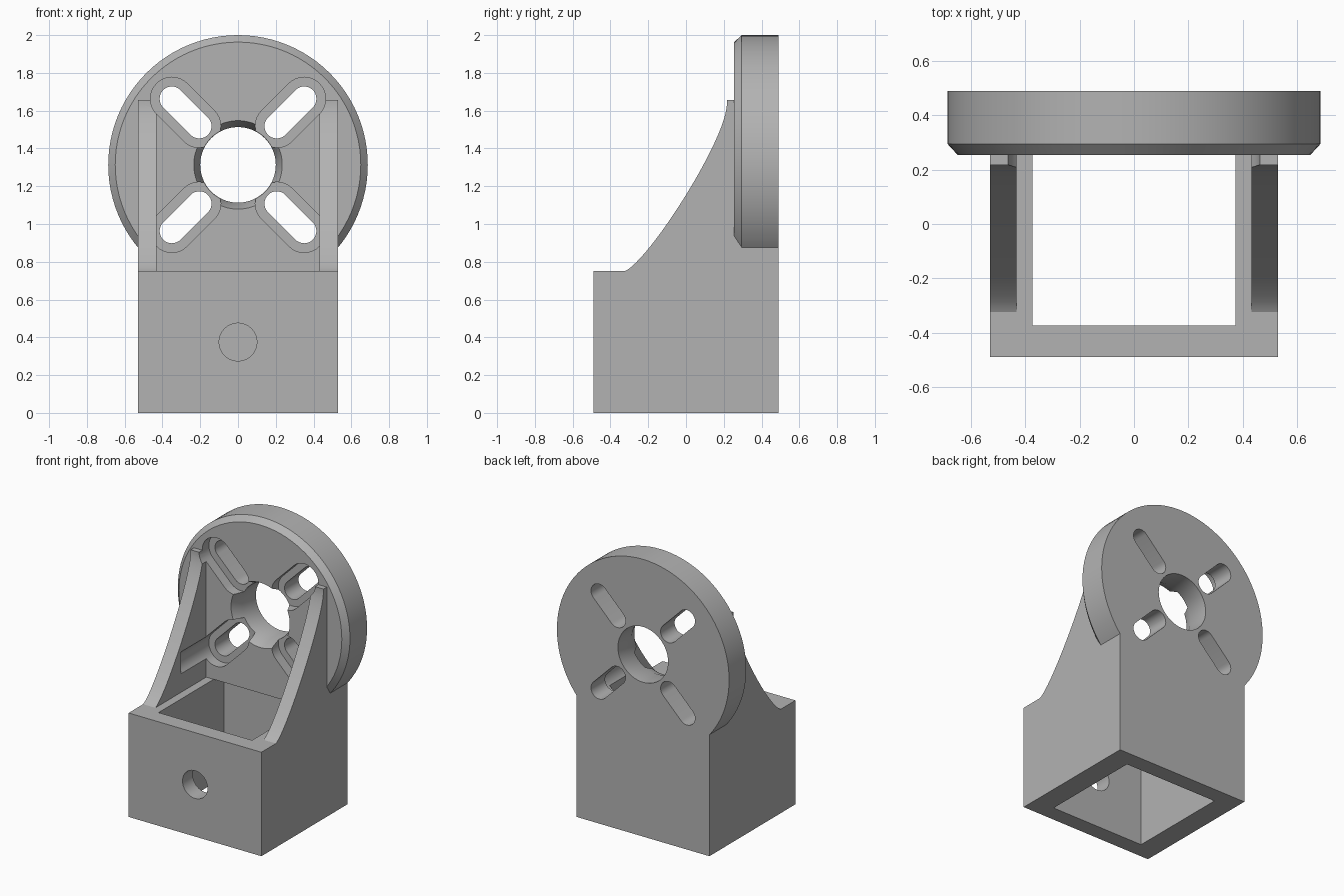
import bpy, bmesh, math
from mathutils import Vector

if "Cube" in bpy.data.objects:
    bpy.data.objects.remove(bpy.data.objects["Cube"], do_unlink=True)

HUB_Z = 1.313      # height of the disc centre
FACE_Y = 0.255     # front face of the disc
BACK_Y = 0.49
HALF_W = 0.53
BOX_H = 0.75

grey = bpy.data.materials.new("plain grey")
grey.use_nodes = True
colour = (0.45, 0.45, 0.45, 1)
grey.diffuse_color = colour
grey.node_tree.nodes["Principled BSDF"].inputs["Base Color"].default_value = colour


def finish(name, bm):
    bmesh.ops.recalc_face_normals(bm, faces=bm.faces)
    mesh = bpy.data.meshes.new(name)
    bm.to_mesh(mesh)
    bm.free()
    mesh.materials.append(grey)
    obj = bpy.data.objects.new(name, mesh)
    bpy.context.collection.objects.link(obj)
    return obj


def prism(name, outline, depth):
    """Extrude a flat 3D outline along the depth vector."""
    bm = bmesh.new()
    face = bm.faces.new([bm.verts.new(p) for p in outline])
    new = bmesh.ops.extrude_face_region(bm, geom=[face])["geom"]
    moved = [g for g in new if isinstance(g, bmesh.types.BMVert)]
    bmesh.ops.translate(bm, verts=moved, vec=Vector(depth))
    return finish(name, bm)


def block(name, half_x, y0, y1, z0, z1):
    outline = [(-half_x, y0, z0), (-half_x, y1, z0), (-half_x, y1, z1), (-half_x, y0, z1)]
    return prism(name, outline, (2 * half_x, 0, 0))


def turned(name, profile, z, steps=96):
    """Solid of (y, radius) rings about an axis running front to back."""
    bm = bmesh.new()
    rings = []
    for y, r in profile:
        angles = [2 * math.pi * i / steps for i in range(steps)]
        rings.append([bm.verts.new((r * math.cos(a), y, z + r * math.sin(a))) for a in angles])
    for a, b in zip(rings, rings[1:]):
        for i in range(steps):
            j = (i + 1) % steps
            bm.faces.new((a[i], a[j], b[j], b[i]))
    bm.faces.new(rings[0])
    bm.faces.new(rings[-1])
    return finish(name, bm)


def slot(name, quarter, radius, y0, y1):
    """Round-ended slot lying on one diagonal of the disc."""
    angle = math.pi / 4 + quarter * math.pi / 2
    outline = []
    for reach, start in ((0.495, -0.5), (0.29, 0.5)):
        for i in range(17):
            a = angle + math.pi * (start + i / 16)
            outline.append((reach * math.cos(angle) + radius * math.cos(a), y0,
                            HUB_Z + reach * math.sin(angle) + radius * math.sin(a)))
    return prism(name, outline, (0, y1 - y0, 0))


def combine(target, tool, operation):
    mod = target.modifiers.new(operation, 'BOOLEAN')
    mod.operation = operation
    mod.solver = 'EXACT'
    mod.object = tool
    bpy.context.view_layer.objects.active = target
    bpy.ops.object.modifier_apply(modifier=mod.name)
    bpy.data.objects.remove(tool, do_unlink=True)


# Body: side profile with curved rib edge, across the full width
p = [Vector(v) for v in ((0.217, 1.64), (0.217, 1.45), (-0.2, 0.8), (-0.325, BOX_H))]
curve = []
for i in range(25):
    t = i / 24
    s = 1 - t
    curve.append(s**3 * p[0] + 3 * s * s * t * p[1] + 3 * s * t * t * p[2] + t**3 * p[3])
side = [(-0.49, 0), (BACK_Y, 0), (BACK_Y, 1.3), (0.3, 1.3), (0.3, 1.657), (0.217, 1.657)]
side += [tuple(v) for v in curve] + [(-0.49, BOX_H)]
bracket = prism("motor_bracket", [(-HALF_W, y, z) for y, z in side], (2 * HALF_W, 0, 0))

# Gap between the two ribs
combine(bracket, block("rib_gap", 0.432, -0.6, FACE_Y, BOX_H, 1.8), 'DIFFERENCE')

# Mounting disc with bevelled front rim
disc = turned("mounting_disc", [(FACE_Y, 0.65), (0.295, 0.687), (BACK_Y, 0.687)], HUB_Z)
combine(bracket, disc, 'UNION')

# Square shaft through the base
combine(bracket, block("shaft", 0.373, -0.373, 0.373, -0.1, BOX_H), 'DIFFERENCE')

# Screw hole in the front wall
combine(bracket, turned("screw_hole", [(-0.6, 0.1), (-0.3, 0.1)], 0.375, 48), 'DIFFERENCE')

# Central bore with tapered mouth
bore = [(0.2, 0.235 + 0.0226), (FACE_Y + 0.08, 0.2), (0.6, 0.2)]
combine(bracket, turned("bore", bore, HUB_Z), 'DIFFERENCE')

# Four diagonal slots, each with a wider recess that also clears the ribs
for quarter in range(4):
    combine(bracket, slot("recess", quarter, 0.114, -0.03, FACE_Y + 0.075), 'DIFFERENCE')
    combine(bracket, slot("slot", quarter, 0.065, 0.1, 0.6), 'DIFFERENCE')

bpy.ops.object.select_all(action='DESELECT')
bracket.select_set(True)
bpy.context.view_layer.objects.active = bracket
bpy.ops.object.shade_smooth_by_angle(angle=math.radians(25))
